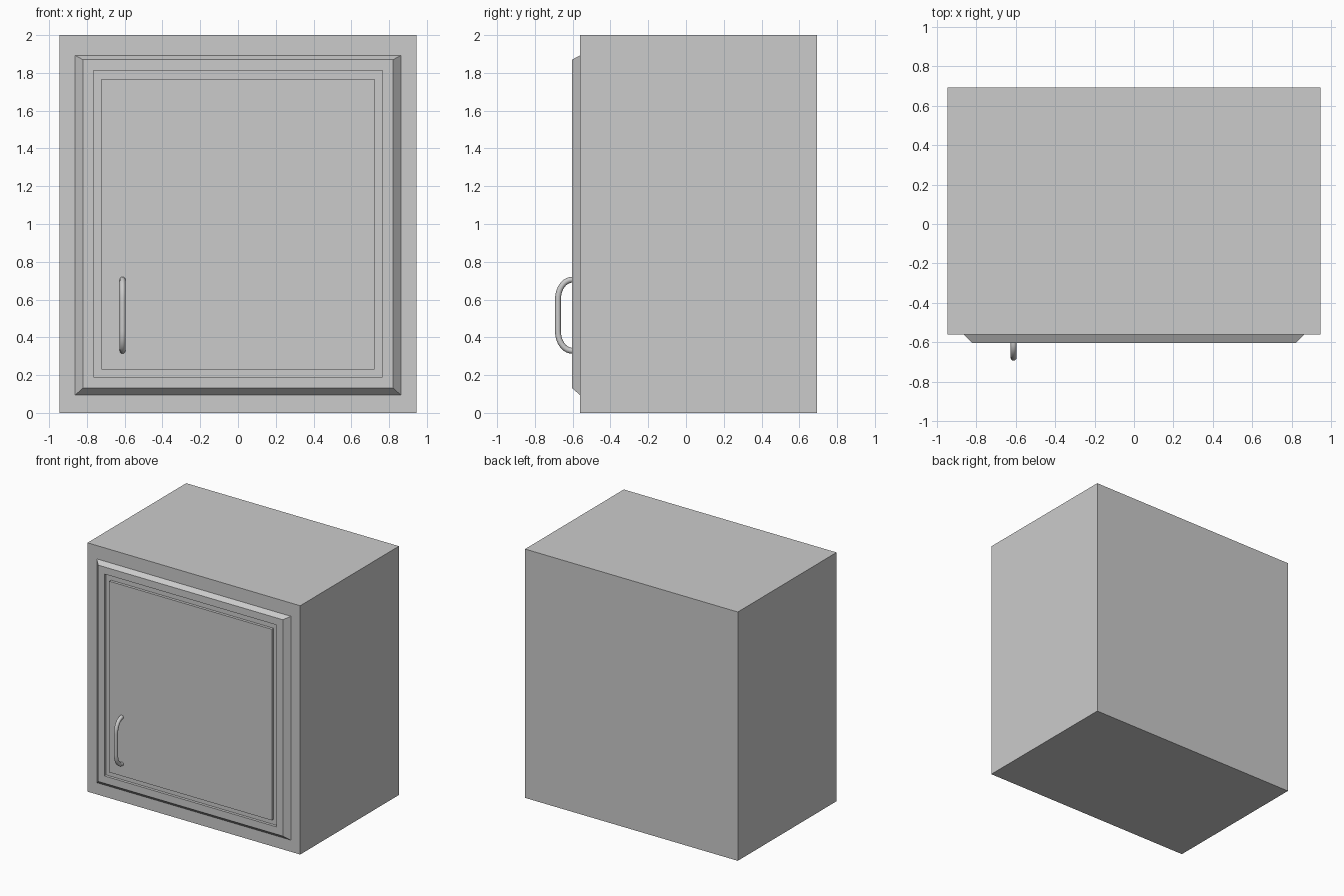
import bpy, bmesh, math

if "Cube" in bpy.data.objects:
    bpy.data.objects.remove(bpy.data.objects["Cube"])

FRONT, DOOR, BACK = -0.561, -0.603, 0.693
GROOVE = DOOR + 0.022


def make_object(name, bm):
    bmesh.ops.recalc_face_normals(bm, faces=bm.faces)
    mesh = bpy.data.meshes.new(name)
    bm.to_mesh(mesh)
    bm.free()
    obj = bpy.data.objects.new(name, mesh)
    bpy.context.collection.objects.link(obj)
    return obj


def nested_rectangles(name, rings):
    """Join rectangles (half width, bottom, top, y) in sequence and cap both ends."""
    bm = bmesh.new()
    loops = [[bm.verts.new(p) for p in ((-w, y, lo), (w, y, lo), (w, y, hi), (-w, y, hi))]
             for w, lo, hi, y in rings]
    for a, b in zip(loops, loops[1:]):
        for i in range(4):
            j = (i + 1) % 4
            bm.faces.new((a[i], a[j], b[j], b[i]))
    bm.faces.new(loops[0])
    bm.faces.new(loops[-1])
    return make_object(name, bm)


# Cabinet body
nested_rectangles("cabinet_body", [(0.946, 0, 2, BACK), (0.946, 0, 2, FRONT)])

# Door with bevelled edge and a square groove around the centre panel
nested_rectangles("door", [
    (0.863, 0.094, 1.893, FRONT + 0.005),
    (0.863, 0.094, 1.893, FRONT),
    (0.821, 0.131, 1.870, DOOR),
    (0.765, 0.190, 1.813, DOOR),
    (0.765, 0.190, 1.813, GROOVE),
    (0.723, 0.231, 1.767, GROOVE),
    (0.723, 0.231, 1.767, DOOR),
])

# Bow handle: path with elliptical corners, swept as a round tube
X, RADIUS, MID, HALF = -0.611, 0.0155, 0.517, 0.188
RISE, CORNER, STEPS = 0.075, 0.105, 10
upper = [(DOOR + 0.01, HALF)]
for i in range(STEPS + 1):
    t = math.pi / 2 * i / STEPS
    upper.append((DOOR - RISE * math.sin(t), HALF - CORNER * (1 - math.cos(t))))
path = [(y, MID + z) for y, z in upper] + [(y, MID - z) for y, z in reversed(upper)]

curve = bpy.data.curves.new("handle_path", "CURVE")
curve.dimensions = "3D"
curve.bevel_depth = RADIUS
curve.bevel_resolution = 4
curve.use_fill_caps = True
spline = curve.splines.new("POLY")
spline.points.add(len(path) - 1)
for point, (y, z) in zip(spline.points, path):
    point.co = (X, y, z, 1)
handle = bpy.data.objects.new("handle", curve)
bpy.context.collection.objects.link(handle)

# Turn the handle into a smooth-shaded mesh
bpy.ops.object.select_all(action="DESELECT")
handle.select_set(True)
bpy.context.view_layer.objects.active = handle
bpy.ops.object.convert(target="MESH")
bpy.ops.object.shade_smooth_by_angle(angle=math.radians(40))
